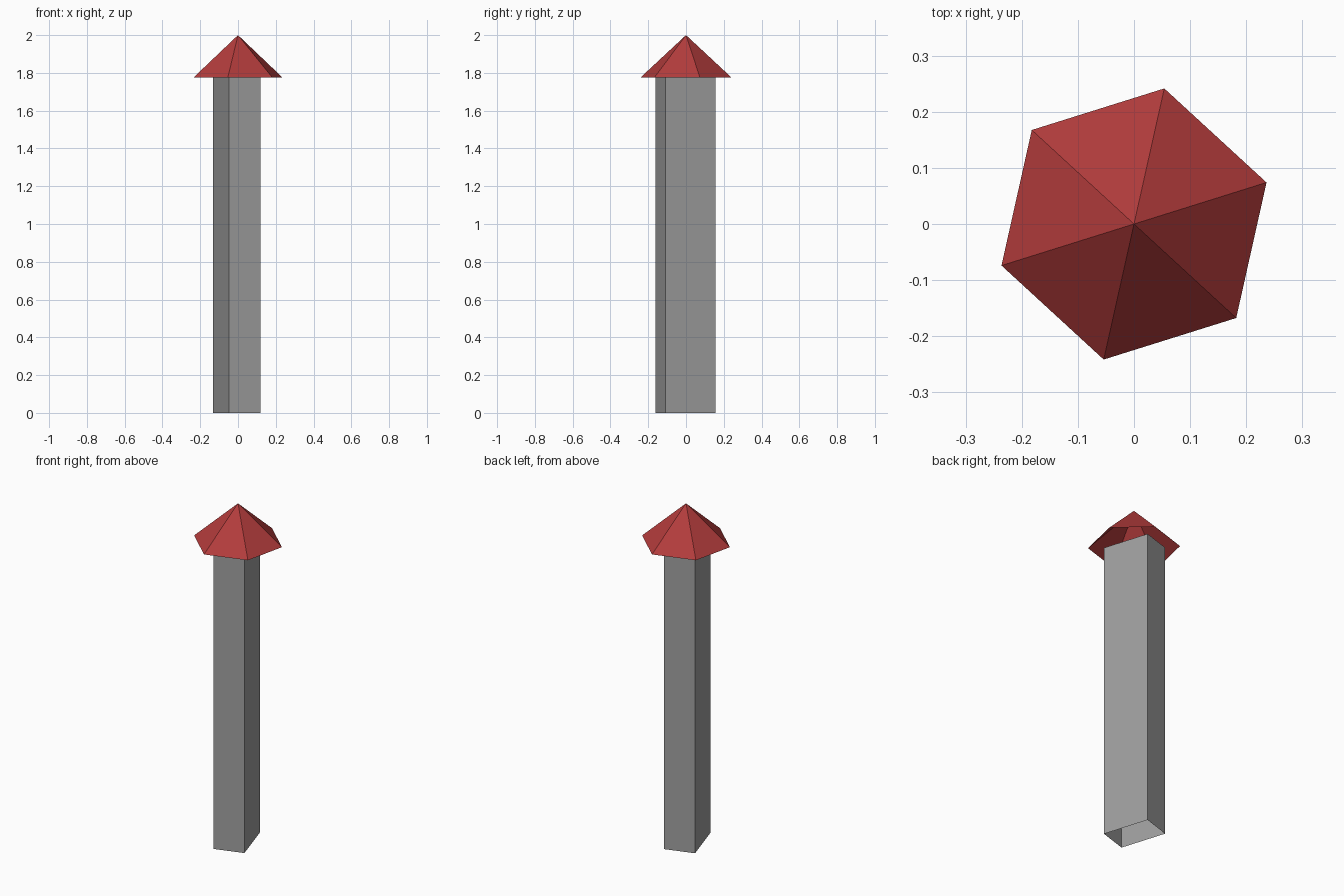
import bpy, bmesh, math
from mathutils import Matrix

if "Cube" in bpy.data.objects:
    bpy.data.objects.remove(bpy.data.objects["Cube"])

EAVES, TOP = 1.775, 2.0
TURN = math.radians(17.4)


def material(name, rgb):
    m = bpy.data.materials.new(name)
    m.diffuse_color = (*rgb, 1)
    m.use_nodes = True
    m.node_tree.nodes["Principled BSDF"].inputs["Base Color"].default_value = m.diffuse_color
    return m


def add_object(name, bm, mat, loc):
    me = bpy.data.meshes.new(name)
    bm.to_mesh(me)
    bm.free()
    me.materials.append(mat)
    ob = bpy.data.objects.new(name, me)
    ob.location = loc
    ob.rotation_euler.z = TURN
    bpy.context.collection.objects.link(ob)
    return ob


grey = material("stone grey", (0.35, 0.35, 0.35))
red = material("roof red", (0.45, 0.045, 0.045))

# Chimney shaft: open rectangular tube
bm = bmesh.new()
bmesh.ops.create_cube(bm, size=1, matrix=Matrix.Diagonal((0.175, 0.278, EAVES, 1)))
bm.normal_update()
bmesh.ops.delete(bm, geom=[f for f in bm.faces if abs(f.normal.z) > 0.9],
                 context='FACES_ONLY')
add_object("shaft", bm, grey, (-0.0065, -0.003, EAVES / 2))

# Roof: six-sided cone, open underneath
bm = bmesh.new()
apex = bm.verts.new((0, 0, TOP - EAVES))
rim = [bm.verts.new((0.2475 * math.cos(i * math.pi / 3),
                     0.2475 * math.sin(i * math.pi / 3), 0)) for i in range(6)]
for i in range(6):
    bm.faces.new((rim[i], rim[(i + 1) % 6], apex))
add_object("roof", bm, red, (0, 0, EAVES))
